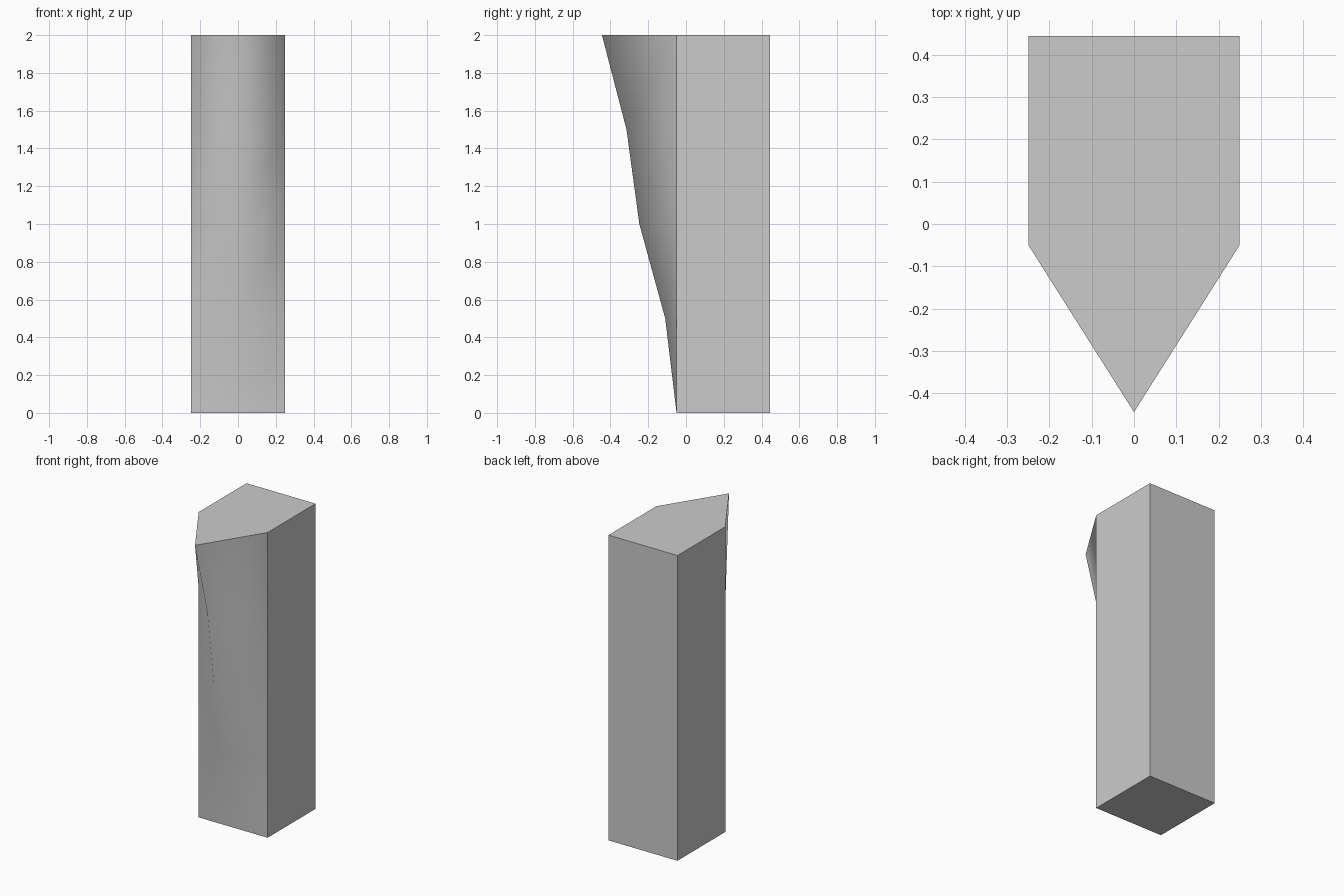
import bpy, bmesh

if "Cube" in bpy.data.objects:
    bpy.data.objects.remove(bpy.data.objects["Cube"])

HALF_W, BACK, FRONT = 0.25, 0.445, -0.05
# ridge profile: (height, y of the front crest)
RIDGE = [(0, FRONT), (0.5, -0.11), (1.0, -0.247), (1.5, -0.315), (2.0, -0.445)]

bm = bmesh.new()

# five-sided section at each height
rings = []
for z, y in RIDGE:
    section = [(-HALF_W, FRONT), (0, y), (HALF_W, FRONT), (HALF_W, BACK), (-HALF_W, BACK)]
    rings.append([bm.verts.new((px, py, z)) for px, py in section])

# walls: the two front strips form a smooth swelling, the rest stay flat
for low, high in zip(rings, rings[1:]):
    for i in range(5):
        j = (i + 1) % 5
        face = bm.faces.new((low[i], low[j], high[j], high[i]))
        face.smooth = i < 2

# end caps
bm.faces.new(rings[0][::-1])
bm.faces.new(rings[-1])
bm.normal_update()

# crisp borders around the smooth front
for edge in bm.edges:
    if len({f.smooth for f in edge.link_faces}) > 1:
        edge.smooth = False

mesh = bpy.data.meshes.new("pillar")
bm.to_mesh(mesh)
bm.free()
pillar = bpy.data.objects.new("pillar", mesh)
bpy.context.collection.objects.link(pillar)
